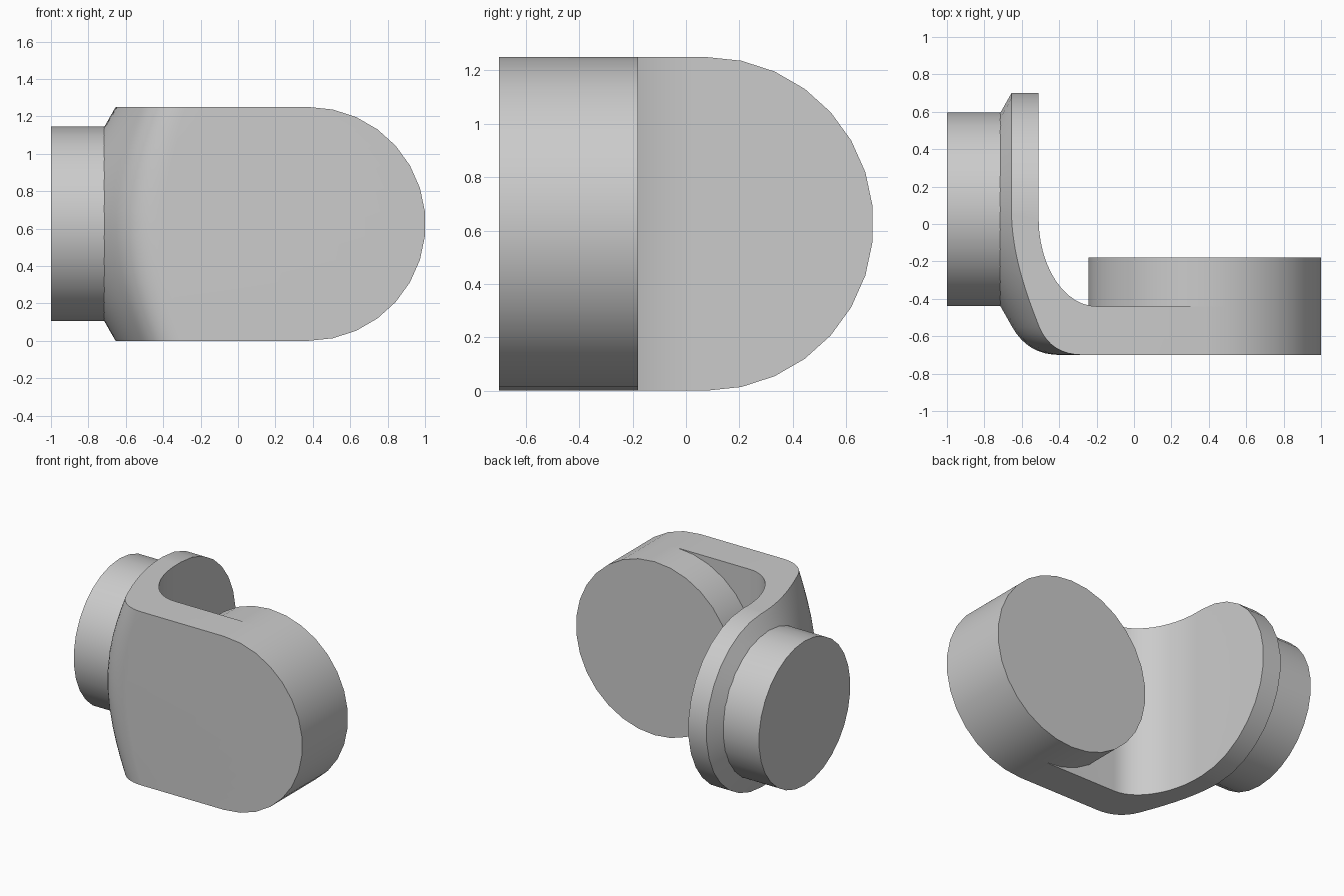
import bpy, bmesh
from math import sin, cos, pi, radians, hypot
from mathutils import Matrix, Vector

cube = bpy.data.objects.get("Cube")
if cube:
    bpy.data.objects.remove(cube)

SIDES = 30
R = 0.625            # radius of both rounded plate ends, also the mid height
CX, CY = 0.378, 0.078  # centres of the rounded ends
FRONT, INNER_Y, INNER_X = -0.70, -0.44, -0.51
BOSS_R, BOSS_X, SLOPE = 0.52, -0.715, 0.57

grey = bpy.data.materials.new("plain grey")
grey.use_nodes = True
grey.diffuse_color = (0.6, 0.6, 0.6, 1)
grey.node_tree.nodes["Principled BSDF"].inputs["Base Color"].default_value = (0.6, 0.6, 0.6, 1)


def finish(name, bm):
    bmesh.ops.recalc_face_normals(bm, faces=bm.faces)
    mesh = bpy.data.meshes.new(name)
    bm.to_mesh(mesh)
    bm.free()
    mesh.materials.append(grey)
    obj = bpy.data.objects.new(name, mesh)
    bpy.context.collection.objects.link(obj)
    bpy.ops.object.select_all(action='DESELECT')
    bpy.context.view_layer.objects.active = obj
    obj.select_set(True)
    bpy.ops.object.shade_smooth_by_angle(angle=radians(30))


def disc(name, radius, depth, centre, rotation):
    bm = bmesh.new()
    bmesh.ops.create_cone(bm, cap_ends=True, segments=SIDES, radius1=radius,
                          radius2=radius, depth=depth,
                          matrix=Matrix.Translation(centre) @ rotation)
    finish(name, bm)


def cone_x(y, h):
    """Conical shoulder around the side boss."""
    return max(-0.9, BOSS_X + SLOPE * (hypot(y - CY, h) - BOSS_R))


def section(angle):
    """Closed bent-plate outline at one height."""
    h = R * sin(angle)
    reach = R * min(cos(angle), cos(pi / SIDES))
    x_end, y_end = CX + reach, CY + reach
    # inside of the bend
    pts = [(x_end, INNER_Y)]
    for i in range(13):
        a = pi / 2 * i / 12
        pts.append((-0.2 - 0.31 * sin(a), 0.03 - 0.47 * cos(a)))
    pts.append((INNER_X, y_end))
    # conical shoulder
    start_y, n = FRONT + 0.147, 24
    for i in range(n + 1):
        y = y_end + (start_y - y_end) * i / n
        pts.append((cone_x(y, h), y))
    # rounded blend into the front face
    a, b = Vector(pts[-1]), Vector((cone_x(FRONT, h), FRONT))
    c = b + Vector((0.17, 0))
    for i in range(1, 9):
        t = i / 8
        pts.append(tuple(a * (1 - t) ** 2 + b * 2 * t * (1 - t) + c * t * t))
    pts.append((x_end, FRONT))
    return [(x, y, R + h) for x, y in pts]


# bent plate, lofted from bottom to top
bm = bmesh.new()
half = SIDES // 2
rows = [[bm.verts.new(p) for p in section(-pi / 2 + pi * i / half)]
        for i in range(half + 1)]
for low, high in zip(rows, rows[1:]):
    for j in range(len(low)):
        k = (j + 1) % len(low)
        bm.faces.new((low[j], low[k], high[k], high[j]))
bm.faces.new(rows[0])
bm.faces.new(rows[-1])
finish("bent_plate", bm)

# thick pad behind the front plate
turn = Matrix.Rotation(pi / 2, 4, 'X')
disc("front_pad", R, 0.26, (CX, -0.31, R), turn)

# round boss on the side plate
disc("side_boss", BOSS_R, 0.36, (-0.82, CY, R), turn @ Matrix.Rotation(pi / 2, 4, 'Y'))
